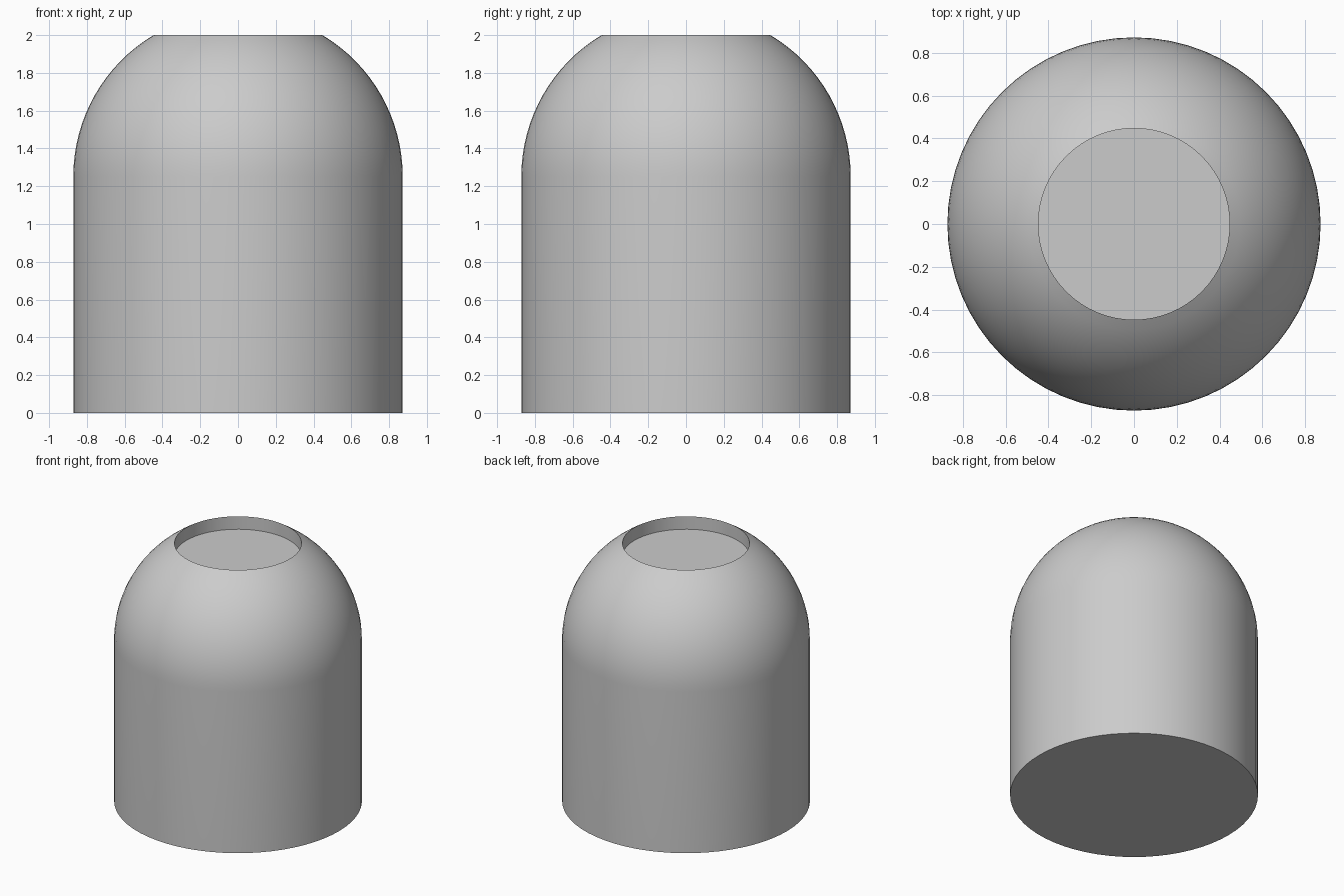
import bpy, bmesh
from math import pi, sin, cos, asin, sqrt, radians
from mathutils import Vector

cube = bpy.data.objects.get("Cube")
if cube:
    bpy.data.objects.remove(cube, do_unlink=True)

RADIUS, RIM, TOP, DEPTH = 0.872, 0.447, 2.0, 0.1
SIDES, ARC_STEPS = 64, 16
dome_z = TOP - sqrt(RADIUS ** 2 - RIM ** 2)

# Plain grey material
grey = bpy.data.materials.new("light_grey")
grey.use_nodes = True
colour = (0.6, 0.6, 0.6, 1)
grey.diffuse_color = colour
grey.node_tree.nodes["Principled BSDF"].inputs["Base Color"].default_value = colour

# Half section: base, straight wall, dome arc up to the rim, recess wall, recess floor
end = pi / 2 - asin(RIM / RADIUS)
profile = [(0, 0), (RADIUS, 0)]
for i in range(ARC_STEPS + 1):
    a = end * i / ARC_STEPS
    profile.append((RADIUS * cos(a), dome_z + RADIUS * sin(a)))
profile += [(RIM, TOP - DEPTH), (0, TOP - DEPTH)]

# Revolve the section into a closed solid
bm = bmesh.new()
verts = [bm.verts.new((r, 0, z)) for r, z in profile]
edges = [bm.edges.new(pair) for pair in zip(verts, verts[1:])]
bmesh.ops.spin(bm, geom=verts + edges, cent=Vector(), axis=(0, 0, 1),
               angle=2 * pi, steps=SIDES, use_duplicate=False)
bmesh.ops.remove_doubles(bm, verts=bm.verts, dist=0.0005)
bmesh.ops.recalc_face_normals(bm, faces=bm.faces)

mesh = bpy.data.meshes.new("domed_body")
bm.to_mesh(mesh)
bm.free()
mesh.materials.append(grey)
body = bpy.data.objects.new("domed_body", mesh)
bpy.context.collection.objects.link(body)

# Smooth curved walls, crisp rim and base
bpy.ops.object.select_all(action="DESELECT")
body.select_set(True)
bpy.context.view_layer.objects.active = body
bpy.ops.object.shade_smooth_by_angle(angle=radians(30))
